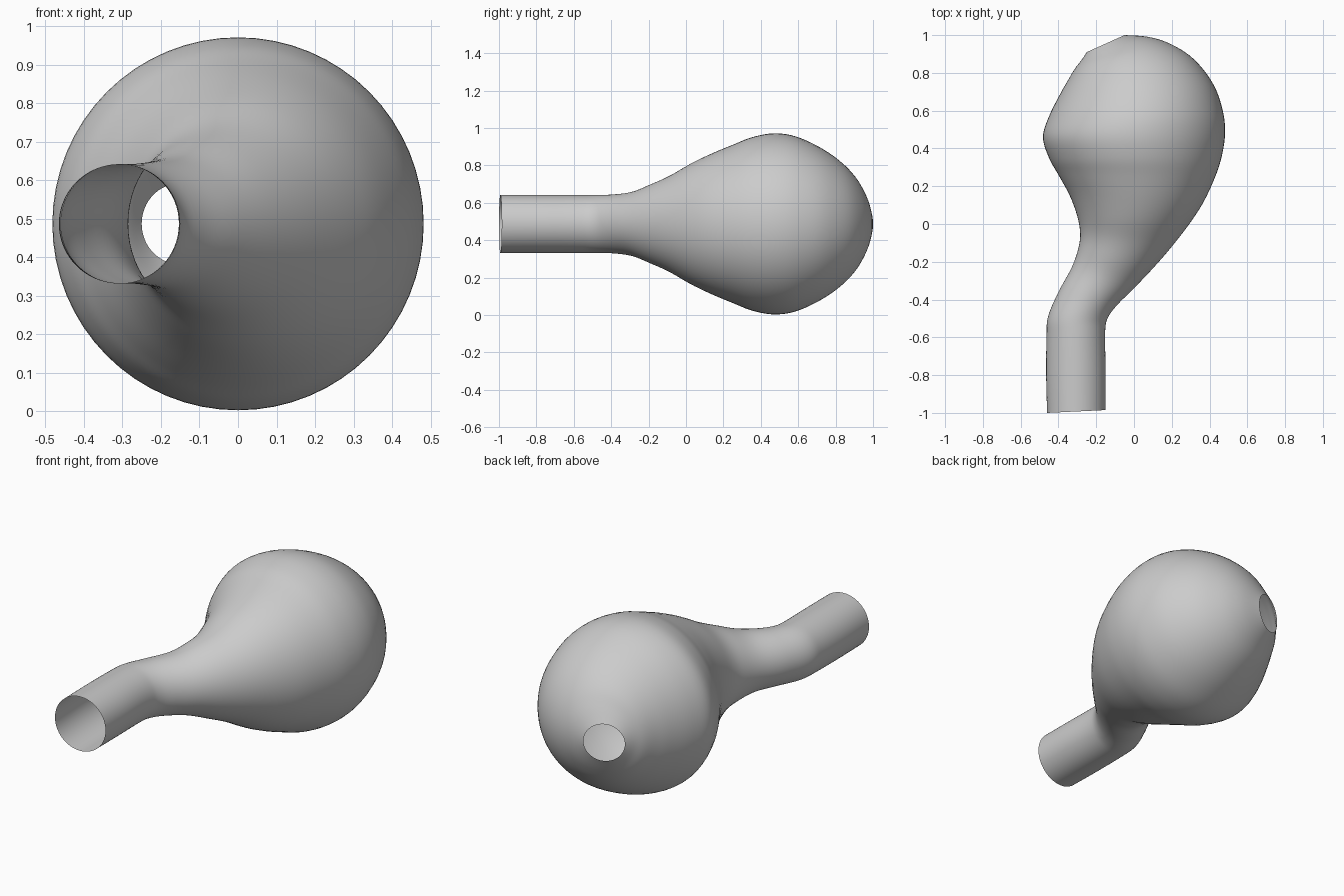
import bpy, bmesh, math
from mathutils import Vector

cube = bpy.data.objects.get("Cube")
if cube:
    bpy.data.objects.remove(cube, do_unlink=True)

SIDES, STEPS, MID_Z = 64, 5, 0.487

# Cross-sections along the bent axis: right edge x, y, left edge x, y, half height
SECTIONS = [
    (-.46, -1.0, -.15, -.985, .155),
    (-.465, -.8, -.15, -.78, .155),
    (-.463, -.6, -.153, -.58, .155),
    (-.455, -.49, -.14, -.5, .155),
    (-.40, -.36, -.09, -.43, .157),
    (-.33, -.23, 0, -.34, .172),
    (-.295, -.13, .10, -.235, .213),
    (-.285, -.05, .20, -.12, .258),
    (-.30, .04, .30, .01, .322),
    (-.34, .15, .37, .12, .375),
    (-.40, .26, .43, .25, .425),
    (-.45, .35, .465, .36, .464),
    (-.482, .46, .482, .48, .484),
    (-.45, .57, .47, .60, .468),
    (-.39, .69, .42, .74, .41),
    (-.35, .76, .32, .87, .34),
    (-.315, .82, .20, .95, .265),
    (-.28, .865, .08, .99, .185),
    (-.25, .91, -.05, 1.0, .105),
]


def smooth_sections(rows, steps):
    """Catmull-Rom interpolation through the cross-sections."""
    pts = [rows[0]] + rows + [rows[-1]]
    out = []
    for p, q, r, s in zip(pts, pts[1:], pts[2:], pts[3:]):
        for i in range(steps):
            t = i / steps
            out.append([b + t * (c - a) / 2
                        + t * t * (2 * a - 5 * b + 4 * c - d) / 2
                        + t ** 3 * (3 * b - a - 3 * c + d) / 2
                        for a, b, c, d in zip(p, q, r, s)])
    return out + [rows[-1]]


# Open shell lofted through elliptical rings
bm = bmesh.new()
rings = []
for ax, ay, bx, by, height in smooth_sections(SECTIONS, STEPS):
    a, b = Vector((ax, ay, MID_Z)), Vector((bx, by, MID_Z))
    centre, half = (a + b) / 2, (b - a) / 2
    ring = []
    for k in range(SIDES):
        ang = math.tau * k / SIDES
        offset = half * math.cos(ang) + Vector((0, 0, height * math.sin(ang)))
        ring.append(bm.verts.new(centre + offset))
    rings.append(ring)
for lower, upper in zip(rings, rings[1:]):
    for k in range(SIDES):
        n = (k + 1) % SIDES
        bm.faces.new((lower[k], lower[n], upper[n], upper[k]))

# Make the shell face outwards
bm.normal_update()
probe = max(bm.faces, key=lambda f: f.calc_center_median().z)
if probe.normal.z < 0:
    bmesh.ops.reverse_faces(bm, faces=bm.faces[:])

mesh = bpy.data.meshes.new("bulb_with_neck")
bm.to_mesh(mesh)
bm.free()
shell = bpy.data.objects.new("bulb_with_neck", mesh)
bpy.context.collection.objects.link(shell)

# Plain grey
grey = bpy.data.materials.new("light_grey")
grey.use_nodes = True
grey.diffuse_color = (.6, .6, .6, 1)
grey.node_tree.nodes["Principled BSDF"].inputs["Base Color"].default_value = (.6, .6, .6, 1)
mesh.materials.append(grey)

bpy.ops.object.select_all(action="DESELECT")
shell.select_set(True)
bpy.context.view_layer.objects.active = shell
bpy.ops.object.shade_smooth_by_angle(angle=math.radians(40))
